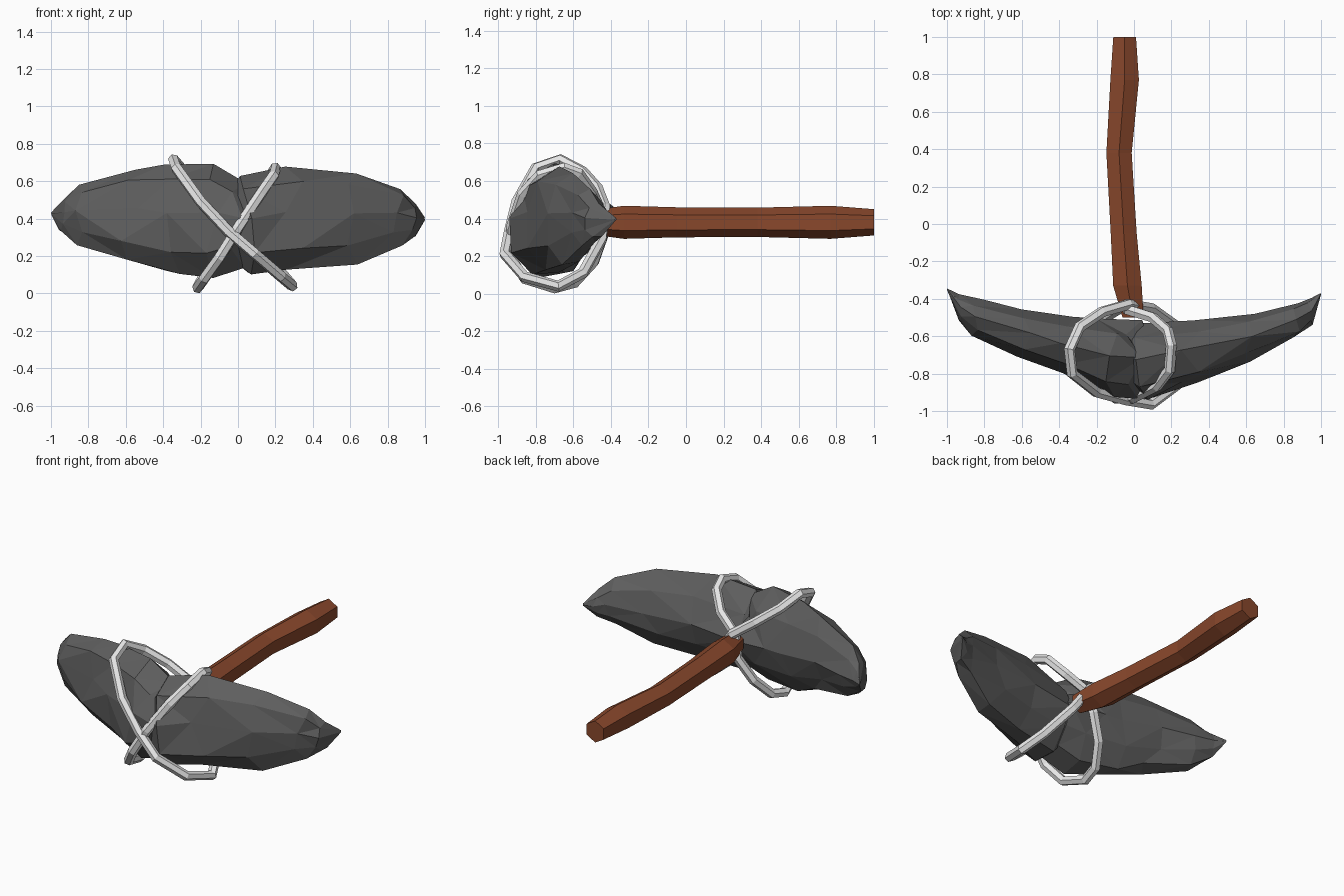
import bpy, bmesh, math, random
from mathutils import Vector

random.seed(4)
cube = bpy.data.objects.get("Cube")
if cube:
    bpy.data.objects.remove(cube, do_unlink=True)


def material(name, colour):
    m = bpy.data.materials.new(name)
    m.use_nodes = True
    m.diffuse_color = (*colour, 1)
    bsdf = next(n for n in m.node_tree.nodes if n.type == 'BSDF_PRINCIPLED')
    bsdf.inputs["Base Color"].default_value = (*colour, 1)
    return m


stone = material("dark stone", (0.113, 0.113, 0.113))
wood = material("brown wood", (0.25, 0.064, 0.025))
cord = material("pale cord", (0.8, 0.8, 0.8))


def loft(name, rings, mat, facet=False):
    """Skin a list of rings of points and cap both ends."""
    bm = bmesh.new()
    rows = [[bm.verts.new(p) for p in ring] for ring in rings]
    n = len(rows[0])
    for a, b in zip(rows, rows[1:]):
        for i in range(n):
            j = (i + 1) % n
            bm.faces.new((a[i], a[j], b[j], b[i]))
    bm.faces.new(rows[0])
    bm.faces.new(rows[-1])
    if facet:
        bmesh.ops.triangulate(bm, faces=bm.faces[:], quad_method='SHORT_EDGE')
    bmesh.ops.recalc_face_normals(bm, faces=bm.faces[:])
    me = bpy.data.meshes.new(name)
    bm.to_mesh(me)
    bm.free()
    me.materials.append(mat)
    ob = bpy.data.objects.new(name, me)
    bpy.context.collection.objects.link(ob)
    return ob


# Stone lobes: egg section pointing backwards, scaled along x
EGG = [(1, 0), (.64, .58), (.05, 1), (-.65, .76), (-1, .15),
       (-.95, -.55), (-.4, -1), (.3, -.93), (.75, -.5)]


def lobe(name, stations):
    rings = []
    for x, back, front, low, high in stations:
        cy, ry = (back + front) / 2, (back - front) / 2
        cz, rz = (low + high) / 2, (high - low) / 2
        wob = 0.2 * rz
        rings.append([Vector((x + random.uniform(-wob, wob),
                              cy + u * ry * random.uniform(.95, 1.03),
                              cz + v * rz * random.uniform(.95, 1.03)))
                      for u, v in EGG])
    return loft(name, rings, stone, True)


# each station: x, back y, front y, low z, high z
lobe("right_stone", [
    (-.998, -.345, -.355, .42, .435), (-.94, -.375, -.52, .33, .51),
    (-.84, -.4, -.6, .25, .585), (-.58, -.46, -.72, .17, .67),
    (-.35, -.49, -.8, .09, .685), (-.15, -.51, -.92, .08, .69),
    (0, -.52, -.93, .14, .6), (.08, -.58, -.86, .23, .5)])
lobe("left_stone", [
    (.998, -.37, -.38, .39, .405), (.94, -.395, -.54, .3, .48),
    (.86, -.42, -.61, .26, .56), (.6, -.475, -.74, .15, .635),
    (.3, -.515, -.85, .12, .67), (.05, -.53, -.94, .1, .62),
    (-.06, -.58, -.88, .2, .52)])

# Handle: six-sided, slightly crooked
HANDLE = [(-.05, 1, .07), (-.05, .77, .088), (-.08, .38, .078),
          (-.055, -.05, .08), (-.035, -.33, .088), (-.005, -.5, .065)]
rings = []
for x, y, r in HANDLE:
    angles = [math.radians(90 + 60 * k) for k in range(6)]
    rings.append([(x + r * math.cos(a), y, .38 + r * math.sin(a)) for a in angles])
loft("handle", rings, wood)


# Crossed lashings: closed angular loops
def lashing(name, points):
    cu = bpy.data.curves.new(name, 'CURVE')
    cu.dimensions = '3D'
    cu.bevel_depth = 0.03
    cu.bevel_resolution = 1
    sp = cu.splines.new('POLY')
    sp.points.add(len(points) - 1)
    for p, co in zip(sp.points, points):
        p.co = (*co, 1)
    sp.use_cyclic_u = True
    sp.use_smooth = False
    cu.materials.append(cord)
    ob = bpy.data.objects.new(name, cu)
    bpy.context.collection.objects.link(ob)
    bpy.ops.object.select_all(action='DESELECT')
    ob.select_set(True)
    bpy.context.view_layer.objects.active = ob
    bpy.ops.object.convert(target='MESH')
    for f in bpy.context.object.data.polygons:
        f.use_smooth = False


lashing("long_lashing", [
    (-.345, -.67, .715), (-.29, -.55, .65), (-.17, -.47, .56), (-.03, -.43, .46),
    (.09, -.45, .29), (.23, -.55, .11), (.29, -.68, .04), (.23, -.86, .09),
    (.09, -.965, .21), (-.05, -.94, .33), (-.2, -.9, .49), (-.33, -.8, .67)])
lashing("short_lashing", [
    (.2, -.65, .67), (.19, -.78, .63), (.12, -.87, .53), (0, -.93, .35),
    (-.1, -.93, .19), (-.18, -.86, .08), (-.215, -.7, .03), (-.2, -.59, .06),
    (-.14, -.49, .17), (-.06, -.44, .31), (-.03, -.46, .45), (.1, -.5, .54),
    (.18, -.57, .64)])
